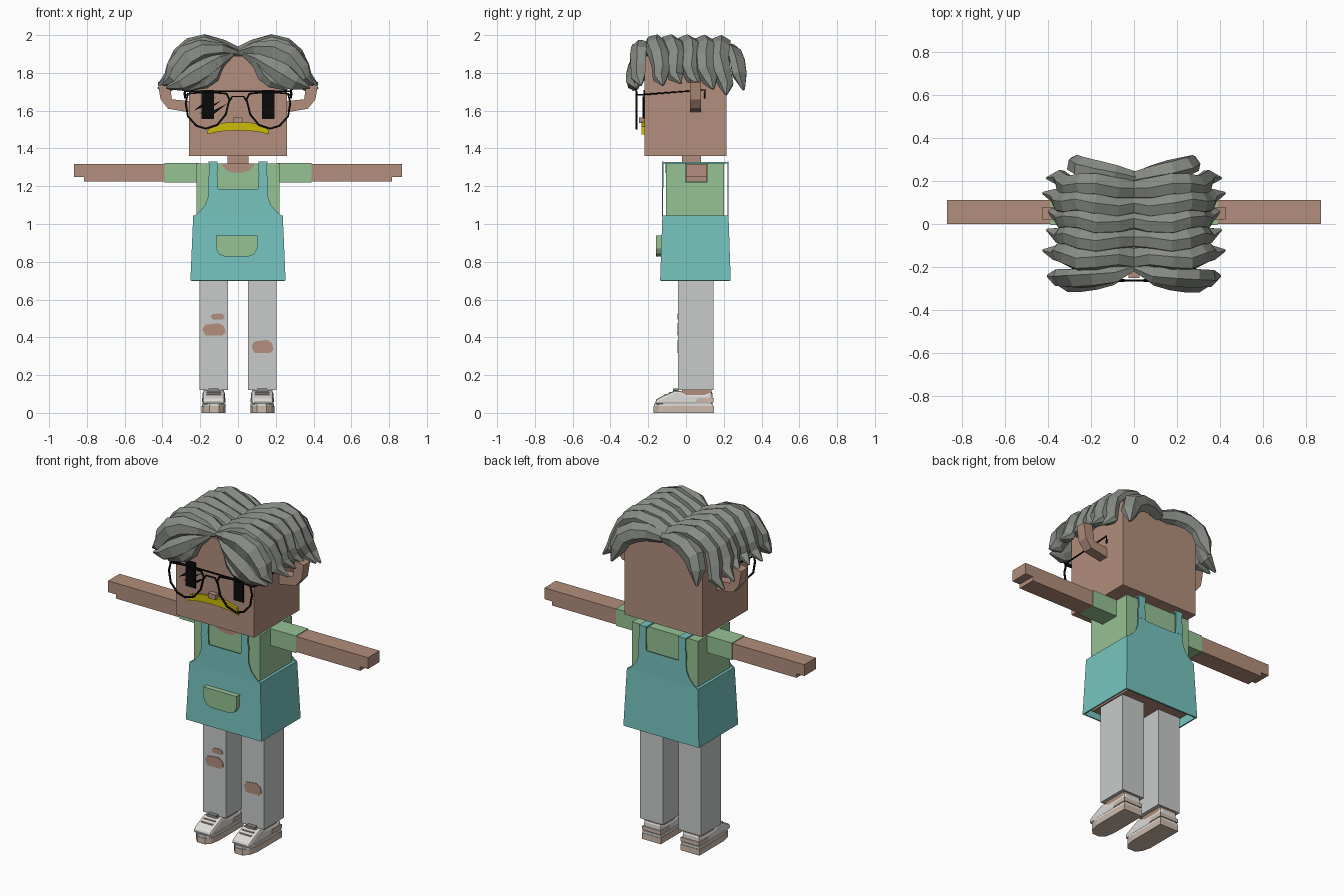
import bpy, bmesh, math
from mathutils import Vector

cube = bpy.data.objects.get("Cube")
if cube:
    bpy.data.objects.remove(cube, do_unlink=True)


def material(name, *rgb):
    lin = [((c / 255 + 0.055) / 1.055) ** 2.4 for c in rgb] + [1]
    m = bpy.data.materials.new(name)
    m.use_nodes = True
    m.diffuse_color = lin
    m.node_tree.nodes["Principled BSDF"].inputs["Base Color"].default_value = lin
    return m


SKIN = material("skin", 178, 142, 124)
HAIR = material("grey_hair", 136, 140, 133)
BLACK = material("black", 10, 10, 10)
YELLOW = material("yellow", 205, 187, 8)
GREEN = material("shirt_green", 150, 194, 148)
TEAL = material("apron_teal", 118, 196, 190)
DENIM = material("pale_denim", 200, 203, 202)
WHITE = material("shoe_white", 222, 220, 216)
BEIGE = material("shoe_beige", 205, 186, 172)


def build(name, bm, mat):
    bmesh.ops.recalc_face_normals(bm, faces=bm.faces)
    me = bpy.data.meshes.new(name)
    bm.to_mesh(me)
    bm.free()
    me.materials.append(mat)
    ob = bpy.data.objects.new(name, me)
    bpy.context.collection.objects.link(ob)
    return ob


def loft(name, rings, mat, cap_first=True):
    """Joins rings of points with quads and caps the ends."""
    bm = bmesh.new()
    rows = [[bm.verts.new(p) for p in r] for r in rings]
    n = len(rows[0])
    for a, b in zip(rows, rows[1:]):
        for i in range(n):
            bm.faces.new((a[i], a[(i + 1) % n], b[(i + 1) % n], b[i]))
    if cap_first:
        bm.faces.new(rows[0])
    bm.faces.new(rows[-1])
    return build(name, bm, mat)


def prism(name, outline, lo, hi, mat, axis="y"):
    """Extrudes a flat outline along one axis."""
    put = {"x": lambda a, b, d: (d, a, b),
           "y": lambda a, b, d: (a, d, b),
           "z": lambda a, b, d: (a, b, d)}[axis]
    return loft(name, [[put(a, b, d) for a, b in outline] for d in (lo, hi)], mat)


def box(name, x, y, z, mat):
    return prism(name, [(x[0], z[0]), (x[1], z[0]), (x[1], z[1]), (x[0], z[1])], *y, mat)


def flip(points, s):
    return [(p[0] * s, *p[1:]) for p in points]


def symmetric(half):
    return half + [(-a, b) for a, b in reversed(half)]


def bevel(ob, width, segments=1):
    m = ob.modifiers.new("Bevel", "BEVEL")
    m.width, m.segments = width, segments


def wire(name, points, radius, mat, cyclic=False):
    cu = bpy.data.curves.new(name, "CURVE")
    cu.dimensions = "3D"
    cu.bevel_depth, cu.bevel_resolution = radius, 1
    sp = cu.splines.new("POLY")
    sp.points.add(len(points) - 1)
    for p, co in zip(sp.points, points):
        p.co = (*co, 1)
    sp.use_cyclic_u = cyclic
    cu.materials.append(mat)
    tmp = bpy.data.objects.new(name + "_path", cu)
    bpy.context.collection.objects.link(tmp)
    me = bpy.data.meshes.new_from_object(tmp.evaluated_get(bpy.context.evaluated_depsgraph_get()))
    bpy.data.objects.remove(tmp, do_unlink=True)
    ob = bpy.data.objects.new(name, me)
    bpy.context.collection.objects.link(ob)


def lock(name, path, widths, thick, out=None):
    """Sweeps a ridged, shingle-like section along a path; out is the facing."""
    pts = [Vector(p) for p in path]
    rings = []
    for i, p in enumerate(pts):
        t = (pts[min(i + 1, len(pts) - 1)] - pts[max(i - 1, 0)]).normalized()
        facing = Vector(out) if out else p - Vector((0, p.y, 1.6))
        side = t.cross(facing).normalized()
        if not out and side.y < 0:
            side = -side
        nrm = side.cross(t)
        if nrm.dot(facing) < 0:
            nrm = -nrm
        w, h = widths[i] / 2, thick * min(1, widths[i] / 0.07)
        section = [(-1, -.3), (-.75, .35), (.1, .6), (.9, .1), (.8, -.4), (0, -.5)]
        rings.append([p + side * a * w + nrm * b * h for a, b in section])
    return loft(name, rings, HAIR)


# Head, neck and nose
box("head", (-.26, .26), (-.22, .215), (1.36, 1.89), SKIN)
prism("forehead_peak", symmetric([(.2, 1.88), (.03, 1.91)]), -.2, .2, SKIN)
box("neck", (-.055, .055), (-.02, .08), (1.3, 1.37), SKIN)
box("nose", (-.025, .025), (-.25, -.21), (1.535, 1.565), SKIN)

# Moustache
prism("moustache", symmetric([(.165, 1.475), (.155, 1.515), (.08, 1.535), (.03, 1.54)])
      + [(-.1, 1.49), (0, 1.495), (.1, 1.49)], -.235, -.215, YELLOW)

# Eyes, and the lash strokes over one of them
for s, side in ((1, "left"), (-1, "right")):
    box(side + "_eye", sorted((s * .127, s * .193)), (-.226, -.218), (1.555, 1.71), BLACK)
for i in range(3):
    x, z = -.235 + i * .03, 1.6 - i * .018
    prism("lash_stroke", [(x, z), (x + .05, z + .02), (x + .12, z + .075), (x + .045, z + .036)],
          -.23, -.224, BLACK)

# Ears
EAR = [(.25, 1.59), (.37, 1.61), (.41, 1.66), (.425, 1.75), (.365, 1.76), (.35, 1.66), (.25, 1.65)]
for s, side in ((1, "left"), (-1, "right")):
    prism(side + "_ear", flip(EAR, s), .02, .08, SKIN)

# Glasses
RIM = [(.045, 1.66), (.06, 1.69), (.16, 1.7), (.265, 1.69), (.277, 1.64), (.265, 1.57),
       (.22, 1.52), (.17, 1.505), (.11, 1.525), (.065, 1.58)]
Y = -.262
for s, side in ((1, "left"), (-1, "right")):
    wire(side + "_rim", [(s * x, Y, z) for x, z in RIM], .006, BLACK, True)
    wire(side + "_temple", flip([(.27, Y, 1.685), (.285, -.23, 1.685), (.28, .1, 1.71), (.28, .1, 1.665)], s),
         .005, BLACK)
wire("brow_bar", [(-.28, Y, 1.702), (.28, Y, 1.702)], .005, BLACK)
wire("bridge", [(-.045, Y, 1.65), (-.03, Y, 1.675), (.03, Y, 1.675), (.045, Y, 1.65)], .005, BLACK)

# Hair: side bands, each flowing from the parting over the head and down
ARC = [(0, 1.9), (.08, 1.94), (.18, 1.968), (.25, 1.95), (.305, 1.9), (.335, 1.83), (.35, 1.775), (.41, 1.735)]
WIDTHS = [.1, .11, .115, .115, .115, .105, .08, .012]
BANDS = [(-.16, 0), (-.075, .01), (.01, 0), (.09, -.02), (.17, -.05)]
for s, side in ((1, "left"), (-1, "right")):
    for k, (y, drop) in enumerate(BANDS):
        path = []
        for i, (x, z) in enumerate(ARC):
            f = i / (len(ARC) - 1)
            wave = .012 * math.sin(i * 1.7 + k)
            path.append((s * (x + .012 * f * math.cos(k * 2.1)), y + wave + .045 * f * f, z + drop * f * f))
        lock(f"{side}_hair_band_{k + 1}", path, WIDTHS, .06)
    # Front curtain locks
    lock(side + "_fringe_upper", flip([(0, -.2, 1.905), (.09, -.235, 1.925), (.19, -.25, 1.925),
         (.27, -.255, 1.89), (.33, -.25, 1.82), (.35, -.25, 1.77), (.4, -.24, 1.735)], s),
         [.03, .08, .12, .14, .12, .09, .012], .07, (0, -1, .5))
    lock(side + "_fringe_lower", flip([(.03, -.215, 1.9), (.1, -.245, 1.87), (.17, -.265, 1.83),
         (.24, -.275, 1.79), (.3, -.275, 1.75), (.38, -.26, 1.72)], s),
         [.03, .09, .13, .14, .1, .012], .07, (0, -1, .2))
    lock(side + "_fringe_inner", flip([(.06, -.225, 1.89), (.11, -.25, 1.84), (.14, -.26, 1.79),
         (.18, -.27, 1.75), (.26, -.28, 1.71)], s), [.03, .07, .09, .07, .012], .06, (0, -1, .1))
    # Back lock
    lock(side + "_nape_lock", flip([(0, .21, 1.89), (.09, .235, 1.91), (.17, .255, 1.9),
         (.235, .27, 1.86), (.265, .28, 1.79), (.285, .305, 1.71)], s),
         [.06, .1, .12, .12, .1, .012], .07, (0, 1, .5))

# Shirt, neckline and hips
box("shirt", (-.22, .22), (-.105, .2), (1.0, 1.32), GREEN)
neckline = [(.085 * math.cos(a), 1.32 - .05 * math.sin(a)) for a in [i * math.pi / 8 for i in range(9)]]
prism("neckline", neckline, -.109, -.1, SKIN)
box("hips", (-.21, .21), (-.105, .2), (.72, 1.0), SKIN)

# Apron skirt, open underneath
skirt = loft("apron_skirt", [[(-x, f, z), (x, f, z), (x, b, z), (-x, b, z)] for x, f, b, z in
             ((.252, -.137, .237, .7), (.237, -.125, .225, 1.045))], TEAL, cap_first=False)
shell = skirt.modifiers.new("Shell", "SOLIDIFY")
shell.thickness, shell.offset = .012, -1

# Apron bib and straps, front and back
BIB = symmetric([(.237, 1.04), (.205, 1.065), (.175, 1.1), (.16, 1.14), (.157, 1.2),
                 (.115, 1.2), (.105, 1.185)])
STRAP = [(.107, 1.19), (.158, 1.19), (.16, 1.24), (.153, 1.26), (.155, 1.33), (.108, 1.33), (.11, 1.26)]
for y, face in ((-.126, "front"), (.22, "back")):
    prism(face + "_bib", BIB, y, y + .005, TEAL)
    for s, side in ((1, "left"), (-1, "right")):
        prism(f"{face}_{side}_strap", flip(STRAP, s), y - .001, y + .006, TEAL)
for s, side in ((1, "left"), (-1, "right")):
    box(side + "_shoulder_strap", sorted((s * .108, s * .155)), (-.126, .225), (1.321, 1.329), TEAL)

# Pocket
prism("pocket", [(-.117, .94), (-.117, .87), (-.1, .84), (-.07, .828), (.055, .828),
                 (.085, .84), (.102, .87), (.102, .94)], -.16, -.125, GREEN)

# Arms, legs and shoes
TOE = [(.065, -.09), (.075, -.145), (.1, -.173), (.15, -.173), (.178, -.145), (.192, -.09), (.192, .147), (.065, .147)]
UPPER = [(-.165, .045), (-.16, .072), (-.12, .092), (-.06, .118), (-.03, .118), (0, .1), (.1, .1), (.14, .115), (.142, .045)]
for s, side in ((1, "left"), (-1, "right")):
    span = lambda a, b: sorted((s * a, s * b))
    box(side + "_sleeve", span(.21, .388), (-.004, .115), (1.22, 1.322), GREEN)
    ARM = [(.385, 1.225), (.815, 1.225), (.815, 1.25), (.867, 1.25), (.867, 1.318), (.385, 1.318)]
    prism(side + "_arm", flip(ARM, s), 0, .111, SKIN)
    box(side + "_trouser_leg", span(.052, .203), (-.042, .146), (.12, .74), DENIM)
    box(side + "_ankle", span(.075, .183), (-.02, .135), (.08, .125), SKIN)
    prism(side + "_sole", flip(TOE, s), 0, .036, BEIGE, "z")
    inner = [(.127 + (x - .127) * .97, y * .98) for x, y in TOE]
    prism(side + "_midsole", flip(inner, s), .036, .05, WHITE, "z")
    bevel(prism(side + "_shoe_upper", UPPER, *span(.07, .187), WHITE, "x"), .018, 2)
    prism(side + "_heel_panel", [(.05, .055), (.146, .055), (.146, .078), (.06, .078)],
          *span(.067, .19), BEIGE, "x")
    box(side + "_tongue", span(.1, .157), (-.068, -.04), (.1, .13), HAIR)
    for i in range(3):
        y, z = -.115 + i * .025, .096 + i * .01
        box(f"{side}_lace_{i + 1}", span(.09, .167), (y, y + .012), (z - .006, z + .005), BEIGE)

# Torn knees
def tear(name, x0, x1, z0, z1):
    m, h = (x1 - x0) * .15, (z1 - z0) * .25
    prism(name, [(x0, z0 + 2 * h), (x0 + m, z0), (x1 - m, z0), (x1, z0 + h),
                 (x1 - m / 2, z1 - h), (x1 - 2 * m, z1), (x0 + m, z1 - h / 2)], -.046, -.04, SKIN)


tear("right_knee_tear", -.19, -.065, .41, .475)
tear("right_small_tear", -.145, -.07, .495, .527)
tear("left_knee_tear", .07, .188, .318, .387)
